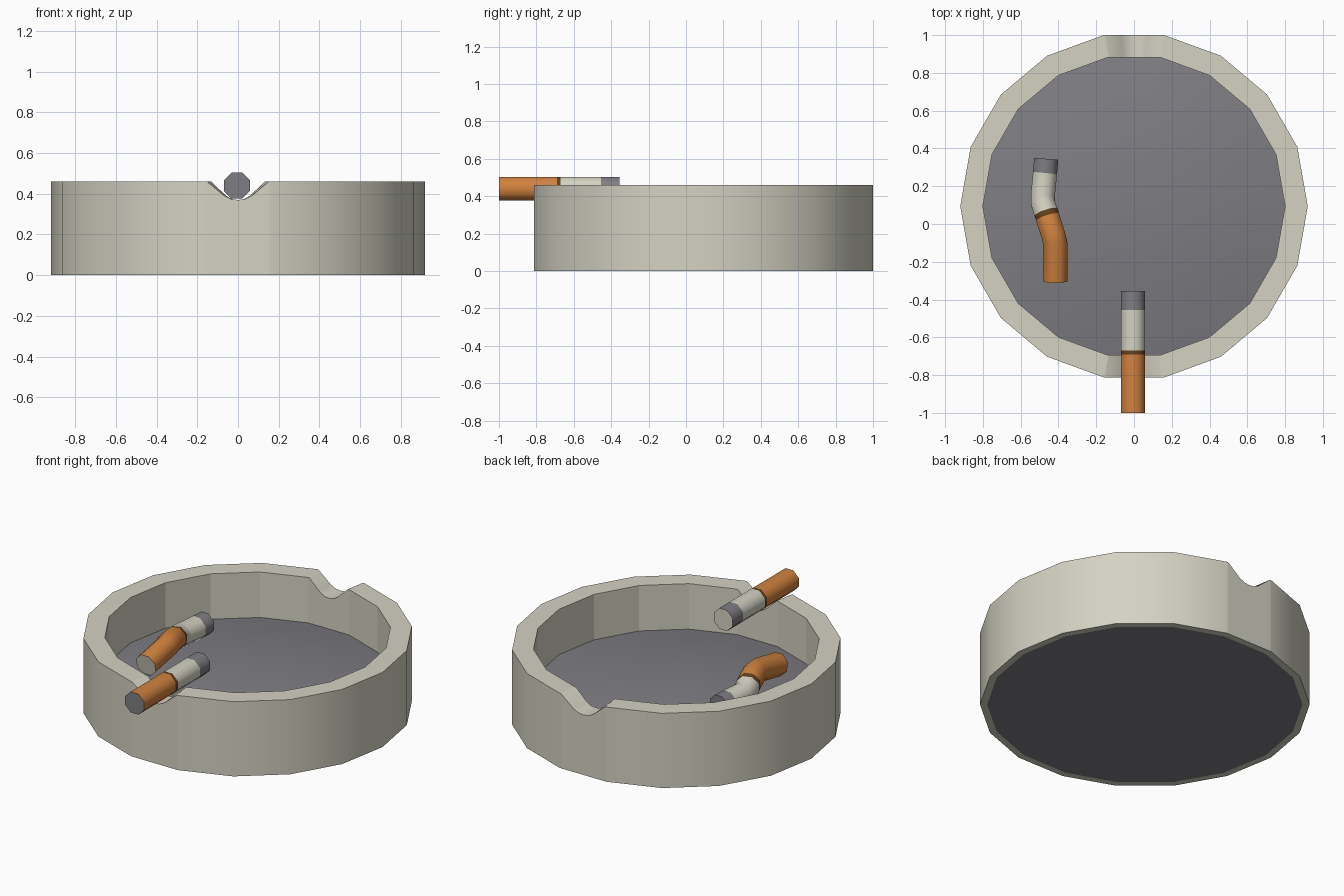
import bpy, bmesh, math
from mathutils import Vector

if "Cube" in bpy.data.objects:
    bpy.data.objects.remove(bpy.data.objects["Cube"])


def material(name, rgb):
    m = bpy.data.materials.new(name)
    m.diffuse_color = (*rgb, 1)
    m.use_nodes = True
    m.node_tree.nodes["Principled BSDF"].inputs["Base Color"].default_value = m.diffuse_color
    return m


CREAM = material("cream", (0.66, 0.645, 0.545))
GREY = material("ash grey", (0.21, 0.208, 0.228))
ORANGE = material("filter orange", (0.64, 0.225, 0.048))
BROWN = material("band brown", (0.12, 0.052, 0.013))
MATS = [CREAM, GREY, ORANGE, BROWN]


def finish(bm, name):
    bmesh.ops.recalc_face_normals(bm, faces=bm.faces[:])
    me = bpy.data.meshes.new(name)
    bm.to_mesh(me)
    bm.free()
    for m in MATS:
        me.materials.append(m)
    ob = bpy.data.objects.new(name, me)
    bpy.context.collection.objects.link(ob)
    return ob


def bridge(bm, a, b, mat, smooth):
    n = len(a)
    for i in range(n):
        j = (i + 1) % n
        f = bm.faces.new((a[i], a[j], b[j], b[i]))
        f.material_index, f.smooth = mat, smooth


# ---- ashtray bowl: 18 sides, resting notches in the front and back facets
CY, TOP, FLOOR, DOME = 0.094, 0.46, 0.18, 0.08
NOTCH = [(-0.95, 0), (-0.42, -0.07), (-0.2, -0.087), (0, -0.09),
         (0.2, -0.087), (0.42, -0.07), (0.95, 0)]
rim = []          # unit-radius outline plus height drop
for i in range(18):
    a, b = (Vector((math.cos(math.radians(20 * k)), math.sin(math.radians(20 * k))))
            for k in (i, i + 1))
    rim.append((a, 0))
    if i in (4, 13):
        rim += [(a.lerp(b, (t + 1) / 2), dz) for t, dz in NOTCH]


def ring(bm, r, z, notched=False):
    return [bm.verts.new((p.x * r, CY + p.y * r, z + (dz if notched else 0)))
            for p, dz in rim]


bm = bmesh.new()
base_in = ring(bm, 0.88, 0)
base_out = ring(bm, 0.92, 0)
rim_out = ring(bm, 0.92, TOP, True)
rim_in = ring(bm, 0.80, TOP, True)
bridge(bm, base_in, base_out, 0, False)
bridge(bm, base_out, rim_out, 0, True)
bridge(bm, rim_out, rim_in, 0, True)
# keep the outer rim edge crisp
for i in range(len(rim_out)):
    bm.edges.get((rim_out[i], rim_out[(i + 1) % len(rim_out)])).smooth = False
# grey base pad
bm.faces.new(base_in).material_index = 1
# inner wall and grey domed floor
inner = ring(bm, 0.80, FLOOR)
bridge(bm, rim_in, inner, 0, False)
for r in (0.6, 0.4, 0.2):
    nxt = ring(bm, r, FLOOR + DOME * (1 - (r / 0.8) ** 2))
    bridge(bm, inner, nxt, 1, True)
    inner = nxt
centre = bm.verts.new((0, CY, FLOOR + DOME))
for i in range(len(inner)):
    f = bm.faces.new((inner[i], inner[(i + 1) % len(inner)], centre))
    f.material_index, f.smooth = 1, True
finish(bm, "ashtray_bowl")


# ---- cigarettes: octagonal tubes along a path, one colour per segment
def cigarette(name, path, colours, caps, r=0.069):
    bm = bmesh.new()
    pts = [Vector(p) for p in path]
    rings = []
    for i, p in enumerate(pts):
        d = (pts[min(i + 1, len(pts) - 1)] - pts[max(i - 1, 0)]).normalized()
        side = d.cross(Vector((0, 0, 1))).normalized()
        up = side.cross(d)
        angs = [math.radians(22.5 + 45 * k) for k in range(8)]
        rings.append([bm.verts.new(p + side * r * math.cos(t) + up * r * math.sin(t))
                      for t in angs])
    for a, b, c in zip(rings, rings[1:], colours):
        bridge(bm, a, b, c, True)
    for loop, c in ((rings[0], caps[0]), (rings[-1], caps[1])):
        bm.faces.new(loop).material_index = c
    return finish(bm, name)


cigarette("resting_cigarette",
          [(-0.005, y, 0.44) for y in (-1.0, -0.69, -0.67, -0.455, -0.355)],
          [2, 3, 0, 1], (1, 0))
cigarette("bent_stub",
          [(-0.417, -0.30, 0.297), (-0.417, -0.10, 0.335), (-0.427, -0.06, 0.34),
           (-0.457, 0.035, 0.322), (-0.465, 0.06, 0.315), (-0.482, 0.11, 0.302),
           (-0.483, 0.15, 0.297), (-0.471, 0.27, 0.297), (-0.465, 0.345, 0.297)],
          [2, 2, 2, 3, 0, 0, 0, 1], (0, 1))
